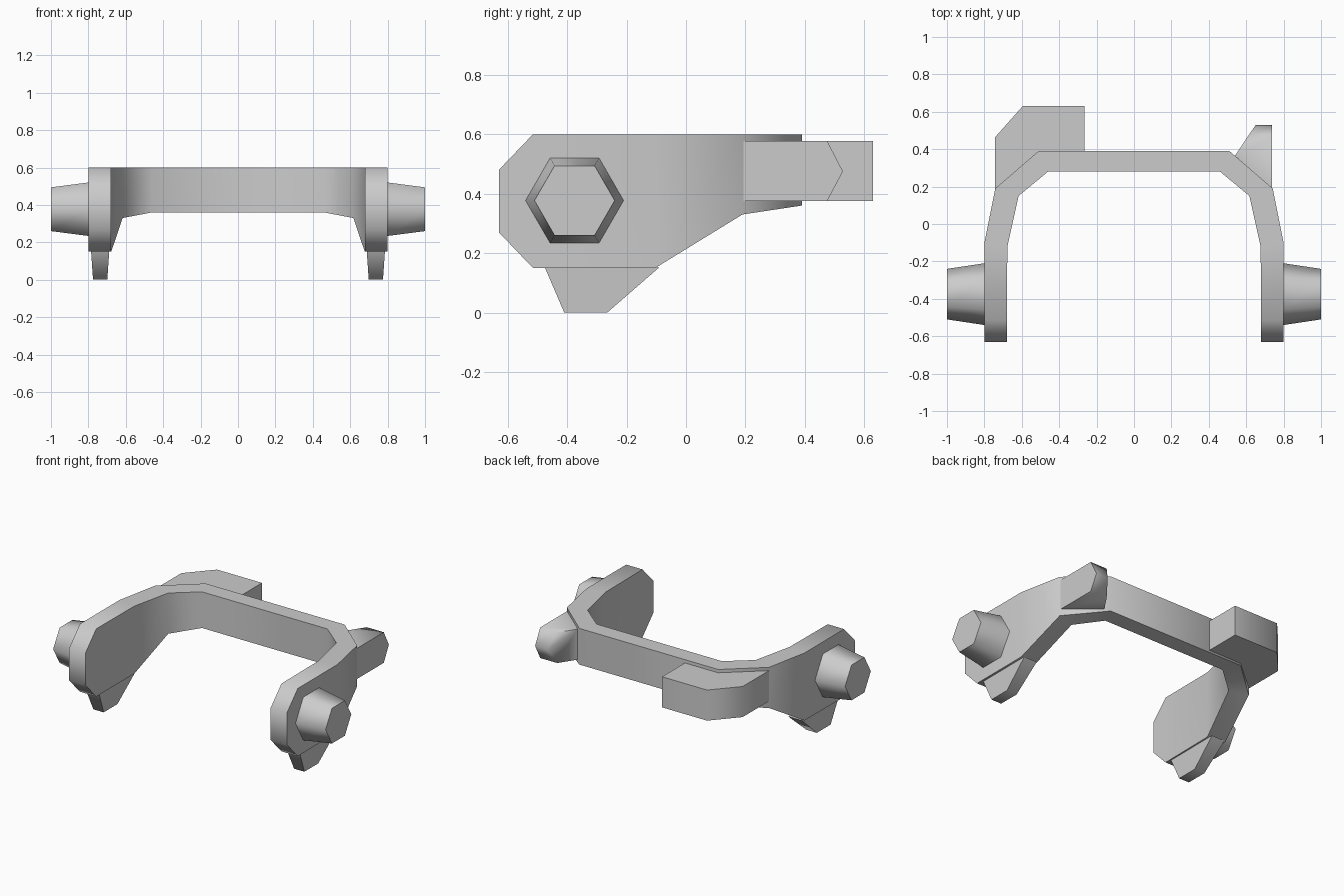
import bpy, bmesh, math
from mathutils import Matrix

cube = bpy.data.objects.get("Cube")
if cube:
    bpy.data.objects.remove(cube, do_unlink=True)

GREY = (0.6, 0.6, 0.6, 1)
mat = bpy.data.materials.new("plain grey")
mat.use_nodes = True
mat.diffuse_color = GREY
mat.node_tree.nodes["Principled BSDF"].inputs["Base Color"].default_value = GREY


def finish(name, bm):
    """Turn a bmesh into a softly shaded object that keeps its hard edges."""
    bmesh.ops.recalc_face_normals(bm, faces=bm.faces)
    mesh = bpy.data.meshes.new(name)
    bm.to_mesh(mesh)
    bm.free()
    mesh.materials.append(mat)
    mesh.shade_smooth()
    mesh.set_sharp_from_angle(angle=math.radians(67))
    obj = bpy.data.objects.new(name, mesh)
    bpy.context.collection.objects.link(obj)
    return obj


def loft(name, rings):
    """Skin a row of matching rings and cap both ends."""
    bm = bmesh.new()
    loops = [[bm.verts.new(p) for p in ring] for ring in rings]
    for a, b in zip(loops, loops[1:]):
        for i in range(len(a)):
            j = (i + 1) % len(a)
            bm.faces.new((a[i], a[j], b[j], b[i]))
    bm.faces.new(loops[0])
    bm.faces.new(loops[-1])
    return finish(name, bm)


# Yoke: rectangular sections swept from one arm tip, round the back, to the other
# (inner x, inner y, outer x, outer y, bottom, top)
half = [
    (0.68, -0.63, 0.80, -0.63, 0.27, 0.48),
    (0.68, -0.515, 0.80, -0.515, 0.15, 0.60),
    (0.677, -0.12, 0.80, -0.10, 0.152, 0.60),
    (0.617, 0.15, 0.742, 0.19, 0.33, 0.60),
    (0.46, 0.28, 0.51, 0.39, 0.36, 0.60),
]


def section(s, side):
    xi, yi, xo, yo, low, high = s
    return [(side * xi, yi, low), (side * xo, yo, low),
            (side * xo, yo, high), (side * xi, yi, high)]


loft("yoke_body", [section(s, 1) for s in half] + [section(s, -1) for s in reversed(half)])

# Tapered foot under each arm and hexagonal peg on its outside
foot = [(-0.475, 0.152), (-0.41, 0), (-0.265, 0), (-0.09, 0.152)]
for side, label in ((1, "left"), (-1, "right")):
    rings = []
    for edge in (-1, 1):
        rings.append([(side * (0.737 + edge * (0.038 + 0.07 * z)), y, z) for y, z in foot])
    loft(label + "_foot", rings)

    bm = bmesh.new()
    bmesh.ops.create_cone(bm, cap_ends=True, segments=6, radius1=0.165, radius2=0.135, depth=0.2)
    # A corner of the hexagon points along y
    bmesh.ops.rotate(bm, verts=bm.verts, matrix=Matrix.Rotation(math.pi / 2 * side, 3, 'Y'))
    corner = max(bm.verts, key=lambda v: v.co.y).co
    bmesh.ops.rotate(bm, verts=bm.verts,
                     matrix=Matrix.Rotation(-math.atan2(corner.z, corner.y), 3, 'X'))
    bmesh.ops.translate(bm, verts=bm.verts, vec=(side * 0.9, -0.375, 0.377))
    finish(label + "_peg", bm)

# Broad chamfered block at the right rear corner
block = [(-0.742, 0.19), (-0.742, 0.465), (-0.595, 0.63), (-0.265, 0.63),
         (-0.265, 0.38), (-0.51, 0.38)]
loft("right_rear_block", [[(x, y, z) for x, y in block] for z in (0.375, 0.578)])

# Pointed tab at the left rear corner, with a slanted inner face
outer = [(0.738, y, z) for y, z in
         ((0.19, 0.375), (0.475, 0.375), (0.528, 0.475), (0.475, 0.578), (0.19, 0.578))]
inner = [(x, y, z) for x, y, z in
         ((0.54, 0.365, 0.375), (0.613, 0.475, 0.375), (0.65, 0.528, 0.475),
          (0.613, 0.475, 0.578), (0.54, 0.365, 0.578))]
loft("left_rear_tab", [outer, inner])
